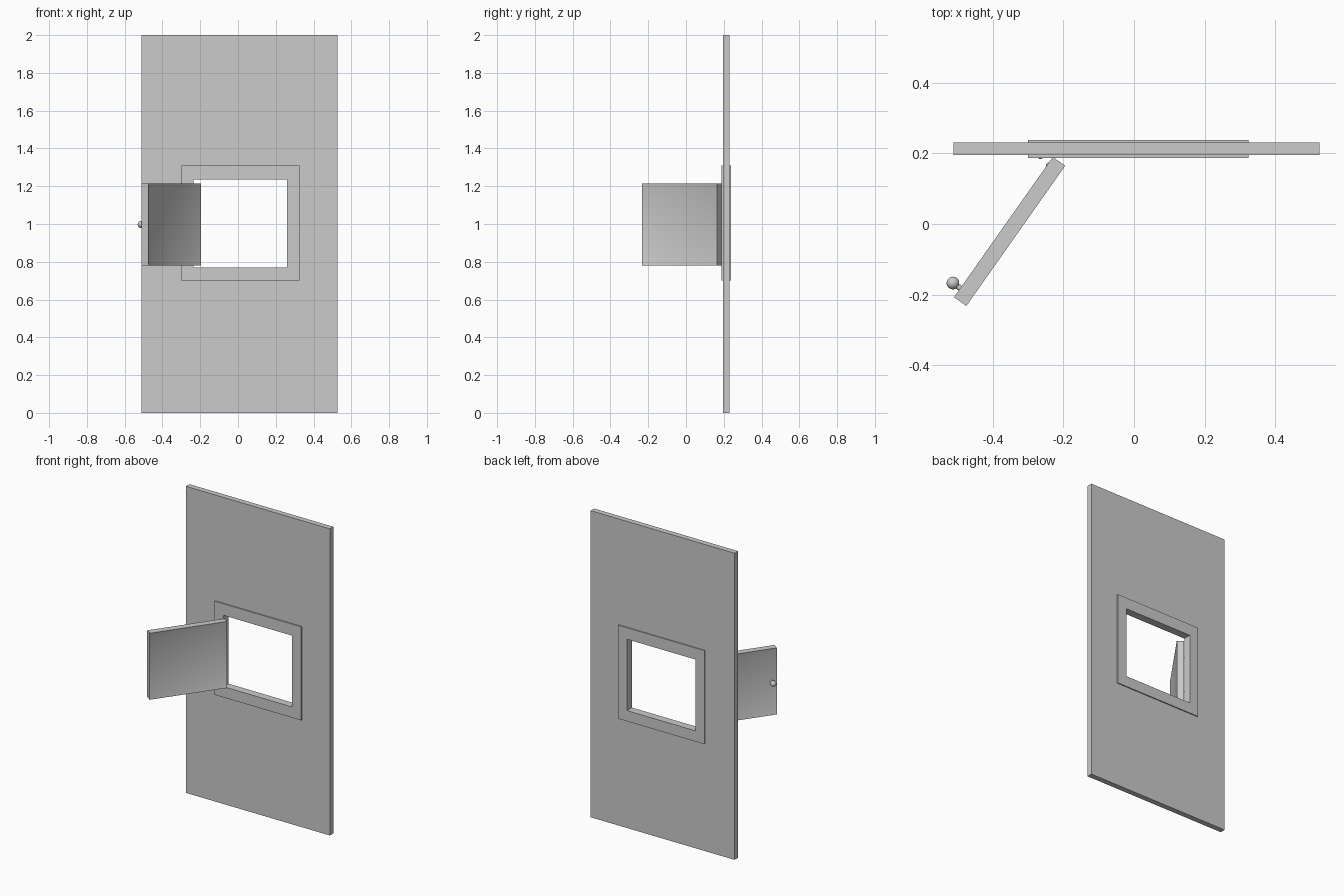
import bpy, bmesh, math
from mathutils import Matrix, Vector

if "Cube" in bpy.data.objects:
    bpy.data.objects.remove(bpy.data.objects["Cube"])

grey = bpy.data.materials.new("plain grey")
grey.diffuse_color = (0.6, 0.6, 0.6, 1)
grey.use_nodes = True
grey.node_tree.nodes["Principled BSDF"].inputs["Base Color"].default_value = grey.diffuse_color


def add_object(name, bm, matrix=Matrix(), smooth=False):
    bmesh.ops.recalc_face_normals(bm, faces=bm.faces)
    mesh = bpy.data.meshes.new(name)
    bm.to_mesh(mesh)
    bm.free()
    mesh.materials.append(grey)
    obj = bpy.data.objects.new(name, mesh)
    obj.matrix_world = matrix
    bpy.context.collection.objects.link(obj)
    if smooth:
        bpy.ops.object.select_all(action='DESELECT')
        obj.select_set(True)
        bpy.context.view_layer.objects.active = obj
        bpy.ops.object.shade_smooth_by_angle(angle=math.radians(35))
    return obj


def ring(name, outer, inner, y0, y1):
    """Rectangular slab with a rectangular hole; rects are x0, x1, z0, z1."""
    bm = bmesh.new()

    def loop(r, y):
        return [bm.verts.new((x, y, z)) for x, z in
                ((r[0], r[2]), (r[1], r[2]), (r[1], r[3]), (r[0], r[3]))]

    loops = [loop(outer, y0), loop(outer, y1), loop(inner, y1), loop(inner, y0)]
    for a, b in zip(loops, loops[1:] + loops[:1]):
        for i in range(4):
            j = (i + 1) % 4
            bm.faces.new((a[i], a[j], b[j], b[i]))
    return add_object(name, bm)


# Wall and the frame lining its opening
opening = (-0.235, 0.26, 0.77, 1.235)
frame_edge = (-0.30, 0.325, 0.70, 1.31)
ring("wall", (-0.512, 0.526, 0, 2), (-0.27, 0.29, 0.735, 1.27), 0.195, 0.231)
ring("window_frame", frame_edge, opening, 0.187, 0.238)

# Door space: x runs along the door from the hinge, y out of its knob side
hinge = Vector((-0.2125, 0.1775, 0.9975))
along = Vector((-0.576, -0.817, 0)).normalized()
out = Vector((along.y, -along.x, 0))
door_space = Matrix.Translation(hinge) @ Matrix(
    (along, out, (0, 0, 1))).transposed().to_4x4()

# Door with a sloping recessed panel on both faces
length, thick, height = 0.486, 0.043, 0.434
bm = bmesh.new()
bmesh.ops.create_cube(bm, size=1, matrix=Matrix.Translation((length / 2, 0, 0))
                      @ Matrix.Diagonal((length, thick, height, 1)))
bm.normal_update()
sides = [f for f in bm.faces if abs(f.normal.y) > 0.9]
bmesh.ops.inset_individual(bm, faces=sides, thickness=0.05, depth=-0.012)
add_object("door", bm, door_space, smooth=True)

# Knob and its stem
bm = bmesh.new()
bmesh.ops.create_uvsphere(bm, u_segments=24, v_segments=16, radius=0.018,
                          matrix=Matrix.Translation((0.455, 0.047, 0)))
add_object("knob", bm, door_space, smooth=True)
bm = bmesh.new()
bmesh.ops.create_cone(bm, cap_ends=True, segments=16, radius1=0.008,
                      radius2=0.008, depth=0.035,
                      matrix=Matrix.Translation((0.455, 0.026, 0))
                      @ Matrix.Rotation(math.pi / 2, 4, 'X'))
add_object("knob_stem", bm, door_space, smooth=True)

# Small round hinge studs on the frame and on the door
for i, z in enumerate((0.88, 1.115)):
    for part, x, y in (("frame", -0.265, 0.192), ("door", -0.242, 0.166)):
        bm = bmesh.new()
        bmesh.ops.create_uvsphere(bm, u_segments=16, v_segments=10, radius=0.008)
        add_object(f"{part}_hinge_stud_{i + 1}", bm,
                   Matrix.Translation((x, y, z)), smooth=True)
